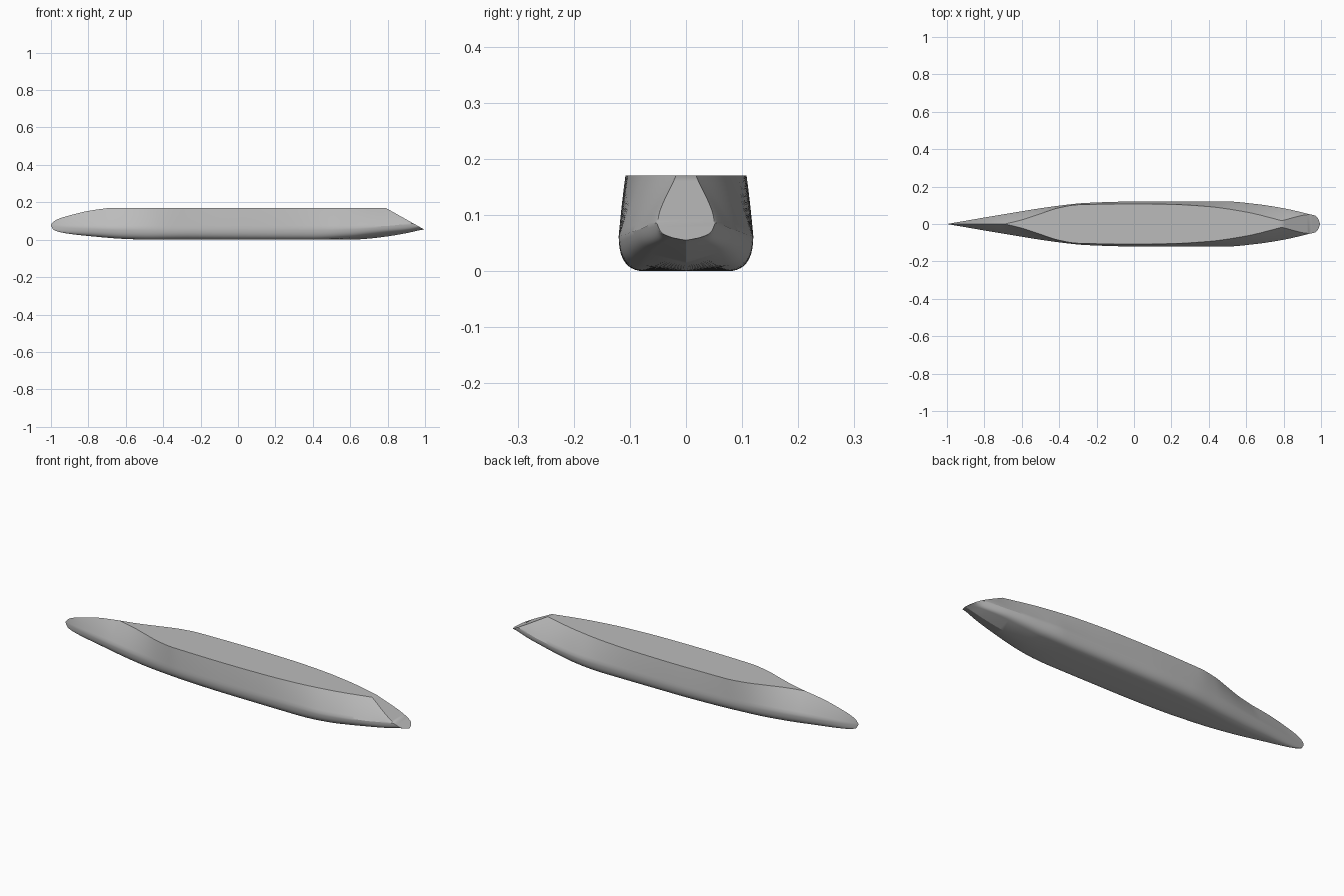
import bpy
import bmesh
import math

default_cube = bpy.data.objects.get("Cube")
if default_cube:
    bpy.data.objects.remove(default_cube, do_unlink=True)

# Hull grey
grey = bpy.data.materials.new("hull_grey")
grey.use_nodes = True
colour = (0.5, 0.5, 0.5, 1)
grey.diffuse_color = colour
grey.node_tree.nodes["Principled BSDF"].inputs["Base Color"].default_value = colour


def smooth_curve(keys):
    """Return a monotone cubic function through the (x, value) keys."""
    slopes = [(b[1] - a[1]) / (b[0] - a[0]) for a, b in zip(keys, keys[1:])]
    tangents = [slopes[0]]
    for s, t in zip(slopes, slopes[1:]):
        tangents.append(2 * s * t / (s + t) if s * t > 0 else 0)
    tangents.append(slopes[-1])

    def value(x):
        i = max(k for k in range(len(slopes)) if k == 0 or keys[k][0] <= x)
        (x0, y0), (x1, y1) = keys[i], keys[i + 1]
        h = x1 - x0
        t = min(max((x - x0) / h, 0), 1)
        return (y0 * (1 + 2 * t) * (1 - t) ** 2 + y1 * t * t * (3 - 2 * t)
                + h * t * (1 - t) * (tangents[i] * (1 - t) - tangents[i + 1] * t))
    return value


BOW, DECK_START, DECK_END, STERN = -1, -.69, .79, .995

# Stem and keel lines, seen from the side
bow_top = smooth_curve([(BOW, .08), (-.985, .098), (-.95, .115), (-.9, .13),
                        (-.8, .154), (DECK_START, .17)])
keel = smooth_curve([(BOW, .074), (-.985, .052), (-.93, .036), (-.8, .02),
                     (-.6, .004), (-.45, 0), (.6, 0), (.7, .006), (.8, .018),
                     (.9, .035), (.968, .05), (STERN, .055)])

# Half widths of the deck edge, the beam and the flat bottom
deck_width = smooth_curve([(DECK_START, 0), (-.6, .022), (-.5, .055), (-.4, .087),
                           (-.3, .103), (0, .108), (.2, .105), (.4, .093),
                           (.6, .064), (DECK_END, .018)])
transom_width = smooth_curve([(DECK_END, .018), (.94, .05), (.968, .045),
                              (.986, .026), (STERN, 0)])
beam = smooth_curve([(BOW, 0), (-.69, .053), (-.4, .098), (-.25, .113),
                     (0, .12), (.5, .12), (.65, .107), (.8, .084),
                     (.94, .052), (.968, .045), (.986, .026), (STERN, 0)])
bottom_width = smooth_curve([(BOW, 0), (-.8, .005), (-.4, .045), (0, .07),
                             (.5, .075), (.8, .06), (.94, .035), (STERN, 0)])
beam_height = smooth_curve([(BOW, .077), (-.9, .07), (-.5, .062), (.5, .062),
                            (.8, .074), (.94, .086), (STERN, .055)])
deadrise = smooth_curve([(BOW, 0), (.4, 0), (.85, .3), (STERN, .3)])


def top_edge(x):
    if x < DECK_START:
        return 0, bow_top(x)
    if x <= DECK_END:
        return deck_width(x), .17
    slope = (.17 - .055) / (STERN - DECK_END)
    return transom_width(x), .17 - slope * (x - DECK_END)


def quadratic(a, b, c, steps):
    """Points after a, up to and including c."""
    for k in range(1, steps + 1):
        t = k / steps
        yield tuple((1 - t) ** 2 * p + 2 * t * (1 - t) * q + t * t * r
                    for p, q, r in zip(a, b, c))


def half_section(x):
    """Keel, bottom, rounded bilge, then leaning side up to the top edge."""
    top = top_edge(x)
    base = keel(x)
    wide = max(beam(x), top[0])
    flat = min(bottom_width(x), wide)
    rise = deadrise(x)
    side_z = min(max(beam_height(x), base), top[1])
    chine = (flat, min(base + rise * flat, side_z))
    corner = (wide, min(base + rise * wide, side_z))
    side = (wide, side_z)
    lean = (top[0] + (wide - top[0]) * .6, (side_z + top[1]) / 2)
    return [(0, base), chine, *quadratic(chine, corner, side, 10),
            *quadratic(side, lean, top, 8)]


# Stations, packed closer together at both rounded ends
def span(a, b, count, power=1, from_end=False):
    steps = [(k / count) ** power for k in range(count + 1)]
    if from_end:
        steps = [1 - s for s in reversed(steps)]
    return [a + (b - a) * s for s in steps]


stations = (span(BOW, DECK_START, 28, 2)[:-1] + span(DECK_START, DECK_END, 74)[:-1]
            + span(DECK_END, STERN, 24, 2, True))

# Loft the hull on both sides and close the deck and transom between the edges
bm = bmesh.new()
rings = []
for x in stations:
    half = half_section(x)
    ring = [(-y, z) for y, z in reversed(half[1:])] + half
    rings.append([bm.verts.new((x, y, z)) for y, z in ring])
for a, b in zip(rings, rings[1:]):
    for i in range(len(a)):
        j = (i + 1) % len(a)
        bm.faces.new((a[i], a[j], b[j], b[i]))
bmesh.ops.remove_doubles(bm, verts=bm.verts, dist=.0002)
bmesh.ops.dissolve_degenerate(bm, edges=bm.edges, dist=.0001)
bmesh.ops.recalc_face_normals(bm, faces=bm.faces)

mesh = bpy.data.meshes.new("hull")
bm.to_mesh(mesh)
bm.free()
mesh.materials.append(grey)
hull = bpy.data.objects.new("hull", mesh)
bpy.context.collection.objects.link(hull)

# Smooth sides with crisp deck and transom edges
bpy.ops.object.select_all(action="DESELECT")
hull.select_set(True)
bpy.context.view_layer.objects.active = hull
bpy.ops.object.shade_smooth_by_angle(angle=math.radians(30))
